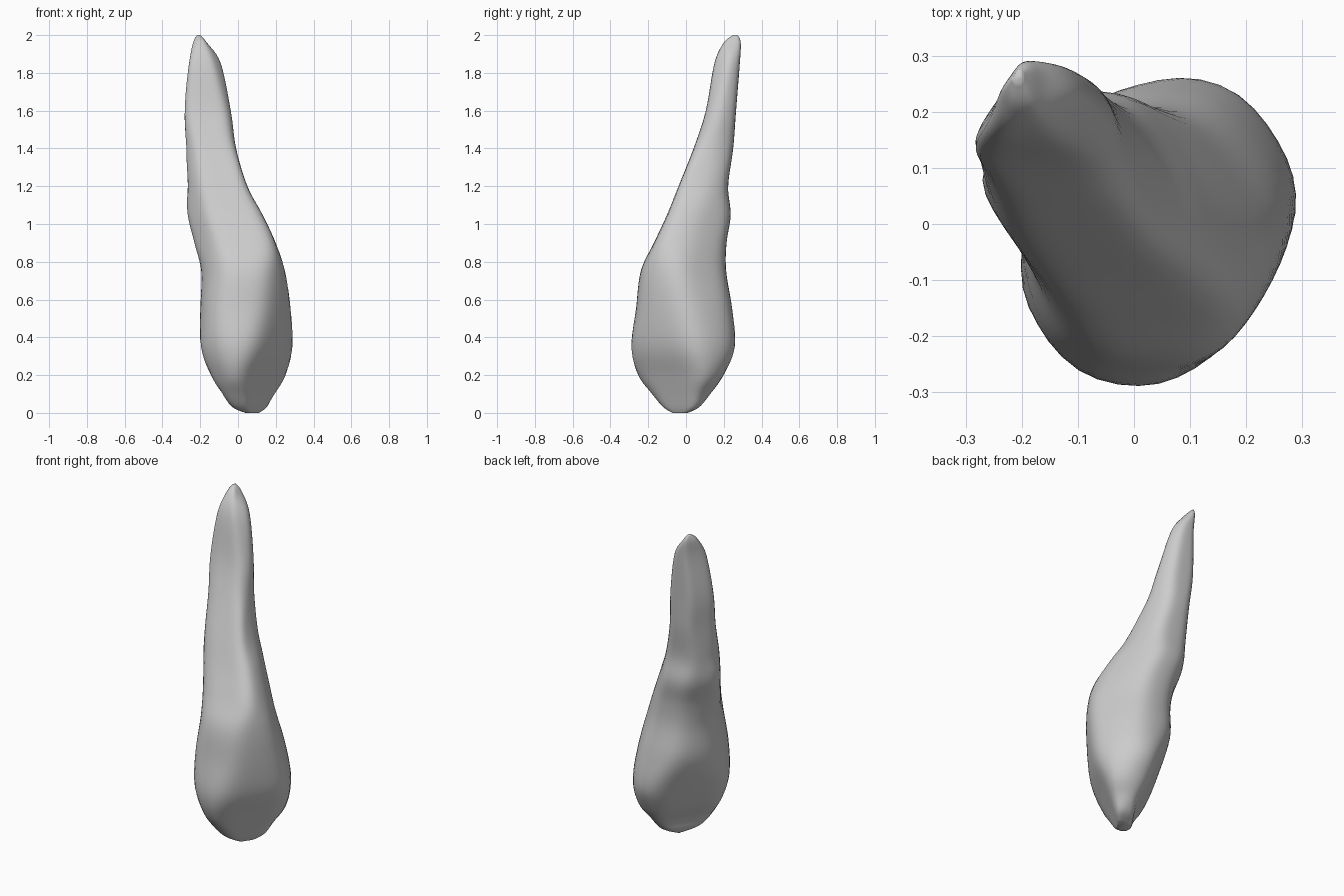
import bpy, bmesh
from math import cos, sin, pi, radians

if "Cube" in bpy.data.objects:
    bpy.data.objects.remove(bpy.data.objects["Cube"])

# Cross-section outlines of the tooth, from cutting edge to root tip:
# z, then the extents across x, y and two diagonals (35 and 145 degrees)
LEVELS = [
    (0.00, .04, .11, -.07, .01, .00, .09, -.095, -.03),
    (0.03, -.03, .16, -.12, .07, -.08, .15, -.11, -.01),
    (0.10, -.09, .21, -.18, .13, -.145, .20, -.137, .01),
    (0.20, -.155, .258, -.255, .20, -.20, .27, -.177, .068),
    (0.35, -.20, .29, -.29, .26, -.243, .297, -.238, .13),
    (0.55, -.20, .28, -.265, .245, -.238, .265, -.262, .197),
    (0.75, -.195, .25, -.24, .213, -.208, .21, -.262, .20),
    (0.90, -.235, .20, -.17, .215, -.195, .175, -.232, .225),
    (1.05, -.285, .13, -.10, .237, -.193, .14, -.16, .274),
    (1.20, -.267, .05, -.04, .223, -.185, .11, -.076, .287),
    (1.40, -.283, -.01, .04, .25, -.165, .09, .053, .304),
    (1.60, -.292, -.037, .105, .265, -.155, .087, .12, .325),
    (1.85, -.26, -.09, .15, .285, -.115, .065, .195, .325),
    (1.96, -.238, -.165, .20, .29, -.065, .02, .26, .332),
    (2.00, -.217, -.198, .25, .273, -.03, -.008, .31, .327),
]
AXES = [0, radians(90), radians(35), radians(145)]
SIDES, STEPS, POWER = 48, 6, 8


def spline(a, b, c, d, t):
    return tuple(q + .5 * t * (r - p + t * (2*p - 5*q + 4*r - s + t * (3*(q - r) + s - p)))
                 for p, q, r, s in zip(a, b, c, d))


def section(level):
    """Rounded outline touching all eight extents of a level."""
    z, e = level[0], level[1:]
    cx, cy = (e[0] + e[1]) / 2, (e[2] + e[3]) / 2
    lines = []
    for i, a in enumerate(AXES):
        mid = cx * cos(a) + cy * sin(a)
        lines.append([a, max(e[2*i + 1] - mid, .004)])
        lines.append([a + pi, max(mid - e[2*i], .004)])
    goal = [h for _, h in lines]
    for _ in range(6):
        pts = []
        for k in range(SIDES):
            t = 2 * pi * k / SIDES
            r = sum(max(cos(t - a) / h, 0) ** POWER for a, h in lines) ** (-1 / POWER)
            pts.append((r * cos(t), r * sin(t)))
        for line, g in zip(lines, goal):
            reach = max(x * cos(line[0]) + y * sin(line[0]) for x, y in pts)
            line[1] *= min(max(g / reach, .9), 1.1)
    return [(cx + x, cy + y, z) for x, y in pts]


# Smooth the levels lengthwise
padded = [LEVELS[0]] + LEVELS + [LEVELS[-1]]
path = [spline(*padded[i:i + 4], s / STEPS)
        for i in range(len(LEVELS) - 1) for s in range(STEPS)] + [LEVELS[-1]]

# Skin the outlines into crown and root
bm = bmesh.new()
rings = [[bm.verts.new(p) for p in section(lv)] for lv in path]
for lo, hi in zip(rings, rings[1:]):
    for k in range(SIDES):
        n = (k + 1) % SIDES
        bm.faces.new((lo[k], lo[n], hi[n], hi[k]))
bm.faces.new(rings[0][::-1])
bm.faces.new(rings[-1])

# Soften ridges slightly
for _ in range(2):
    bmesh.ops.smooth_vert(bm, verts=[v for r in rings[3:-3] for v in r], factor=.3,
                          use_axis_x=True, use_axis_y=True, use_axis_z=False)
for f in bm.faces:
    f.smooth = True
mesh = bpy.data.meshes.new("tooth")
bm.to_mesh(mesh)
bm.free()
tooth = bpy.data.objects.new("tooth", mesh)
bpy.context.collection.objects.link(tooth)
